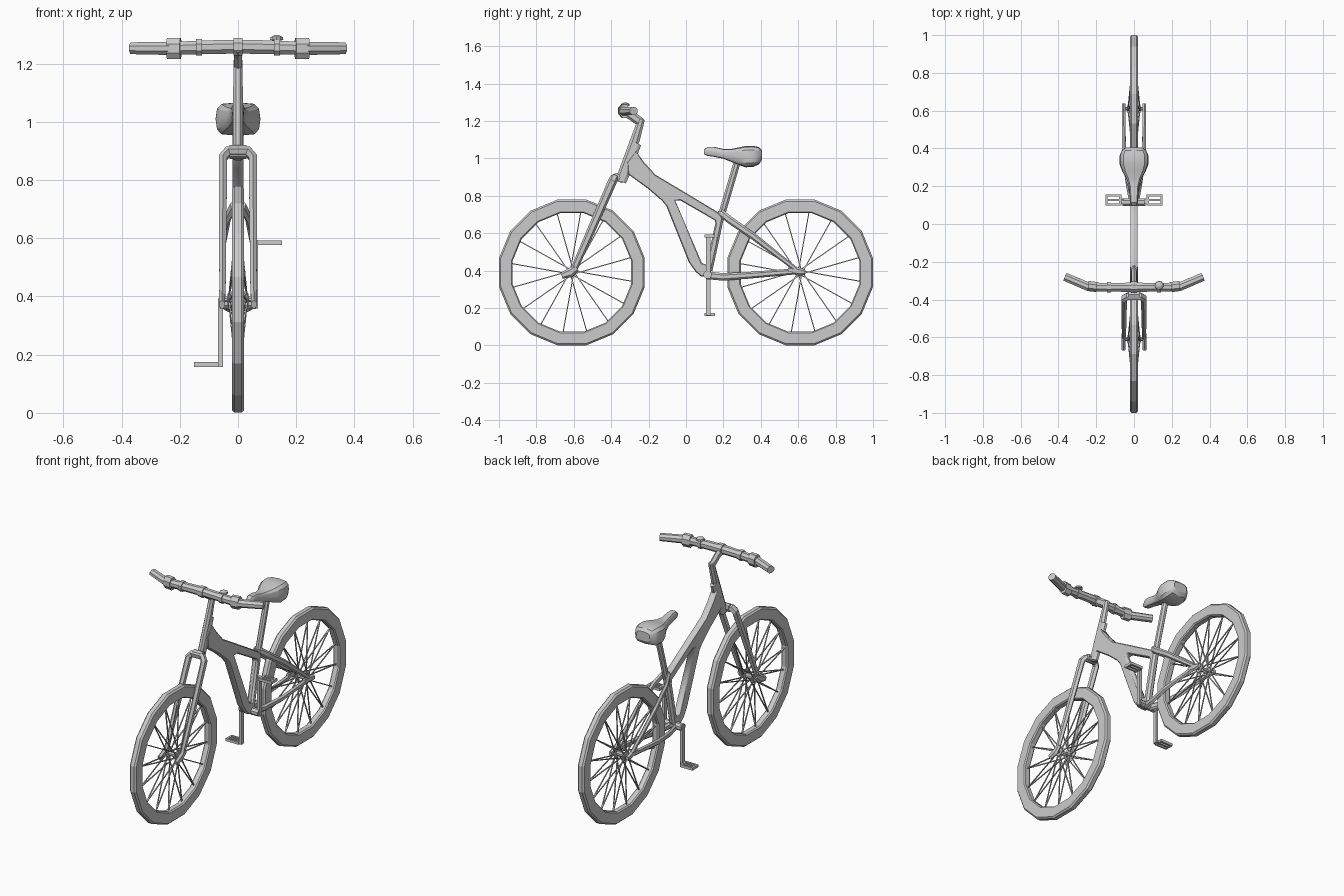
import bpy, bmesh, math
from mathutils import Vector

if "Cube" in bpy.data.objects:
    bpy.data.objects.remove(bpy.data.objects["Cube"])


def finish(name, bm, smooth=None):
    bmesh.ops.recalc_face_normals(bm, faces=bm.faces)
    me = bpy.data.meshes.new(name)
    bm.to_mesh(me)
    bm.free()
    ob = bpy.data.objects.new(name, me)
    bpy.context.collection.objects.link(ob)
    if smooth:
        bpy.context.view_layer.objects.active = ob
        bpy.ops.object.select_all(action='DESELECT')
        ob.select_set(True)
        bpy.ops.object.shade_smooth_by_angle(angle=math.radians(smooth))
    return ob


def skin(bm, rings, closed=False):
    vs = [[bm.verts.new(p) for p in r] for r in rings]
    n = len(vs[0])
    pairs = list(zip(vs, vs[1:])) + ([(vs[-1], vs[0])] if closed else [])
    for a, b in pairs:
        for i in range(n):
            j = (i + 1) % n
            bm.faces.new((a[i], a[j], b[j], b[i]))
    if not closed:
        bm.faces.new(vs[0][::-1])
        bm.faces.new(vs[-1])


def tube_into(bm, pts, r, sides=8, ref=(0, 0, 1), r2=None):
    """Sweep a polygon: r across the path, r2 along the ref direction."""
    pts = [Vector(p) for p in pts]
    rs = r if isinstance(r, (list, tuple)) else [r] * len(pts)
    r2s = r2 if isinstance(r2, (list, tuple)) else [r2] * len(pts) if r2 else rs
    rings = []
    for i, p in enumerate(pts):
        d1 = (pts[min(i + 1, len(pts) - 1)] - p).normalized()
        d0 = (p - pts[max(i - 1, 0)]).normalized()
        t = (d0 + d1).normalized()
        s = t.cross(Vector(ref)).normalized()
        u = s.cross(t)
        rings.append([p + s * rs[i] * math.cos(a) + u * r2s[i] * math.sin(a)
                      for a in [math.tau * (k + .5) / sides for k in range(sides)]])
    skin(bm, rings)


def tube(name, pts, r, sides=8, ref=(0, 0, 1), r2=None, both=False, smooth=None):
    bm = bmesh.new()
    for sx in ((1, -1) if both else (1,)):
        tube_into(bm, [(p[0] * sx, p[1], p[2]) for p in pts], r, sides, ref, r2)
    return finish(name, bm, smooth)


def box_into(bm, c, s):
    g = bmesh.ops.create_cube(bm, size=1)
    for v in g['verts']:
        v.co = Vector(v.co[i] * s[i] + c[i] for i in range(3))


def plate(name, loops, half, bevel=0.005):
    """Side-profile plate given as (y, z) loops; later loops are holes."""
    cu = bpy.data.curves.new(name, 'CURVE')
    cu.dimensions = '2D'
    cu.fill_mode = 'BOTH'
    cu.extrude = half - bevel
    cu.bevel_depth = bevel
    cu.bevel_resolution = 0
    cu.offset = -bevel
    for lp in loops:
        sp = cu.splines.new('POLY')
        sp.points.add(len(lp) - 1)
        for q, (y, z) in zip(sp.points, lp):
            q.co = (y, z, 0, 1)
        sp.use_cyclic_u = True
    ob = bpy.data.objects.new(name, cu)
    ob.rotation_euler = (math.pi / 2, 0, math.pi / 2)
    bpy.context.collection.objects.link(ob)
    bpy.ops.object.select_all(action='DESELECT')
    bpy.context.view_layer.objects.active = ob
    ob.select_set(True)
    bpy.ops.object.convert(target='MESH')


# Wheels: faceted tyre (radius, x), hub and paired spokes
TYRE = [(.323, -.014), (.329, -.021), (.388, -.021), (.397, -.012),
        (.397, .012), (.388, .021), (.329, .021), (.323, .014)]
for side, cy in (('front', -.61), ('rear', .61)):
    cz, n = .39, 16
    bm = bmesh.new()
    rings = []
    for k in range(n):
        a = math.tau * (k + .5) / n
        rings.append([(x, cy + r * math.cos(a), cz + r * math.sin(a)) for r, x in TYRE])
    skin(bm, rings, closed=True)
    finish(side + '_tyre', bm)
    bm = bmesh.new()
    for k in range(16):
        a = math.tau * (k + .5) / 16 + .05
        b = a + (.5 if k % 2 else -.5)
        for x in (-.03, .03):
            tube_into(bm, [(x, cy + .02 * math.cos(b), cz + .02 * math.sin(b)),
                           (0, cy + .322 * math.cos(a), cz + .322 * math.sin(a))],
                      .0038, 4, (1, 0, 0))
    finish(side + '_spokes', bm)
    tube(side + '_hub', [(x, cy, cz) for x in (-.055, -.036, -.035, -.026, -.025, .025,
                                               .026, .035, .036, .055)],
         [.01, .01, .024, .024, .014, .014, .024, .024, .01, .01], 8)

# Frame plate with triangular opening
plate('frame', [
    [(-.268, 1.04), (-.225, .98), (-.163, .912), (0, .815), (.19, .70), (.185, .655),
     (.135, .40), (.13, .364), (.078, .37), (.05, .395), (.015, .445), (-.105, .745),
     (-.13, .775), (-.206, .84), (-.31, .915), (-.315, .98)],
    [(-.058, .775), (-.03, .775), (.155, .668), (.158, .648), (.112, .43), (.085, .44)]], .0195)
tube('bottom_bracket', [(-.062, .115, .378), (.062, .115, .378)], .022, 8)

# Head tube and steering column
tube('head_tube', [(0, -.26, 1.08), (0, -.30, 1.0), (0, -.318, .95), (0, -.345, .875)],
     [.018, .019, .019, .018], 8, (0, 1, 0), [.024, .034, .034, .027])
tube('steering_column', [(0, -.238, 1.21), (0, -.272, 1.10), (0, -.36, .875)],
     [.016, .018, .018], 8, (0, 1, 0), [.02, .027, .022])

# Fork: one bent bar over the wheel, with dropouts
N = (0, .9, -.4)
arch = [(.053, -.60, .405), (.053, -.505, .62), (.051, -.393, .878), (.034, -.383, .898)]
tube('fork', arch + [(-x, y, z) for x, y, z in arch[::-1]],
     [.012, .015, .017, .018, .018, .017, .015, .012], 6, N,
     [.018, .022, .024, .022, .022, .024, .022, .018])
tube('crown', [(-.03, -.375, .897), (.03, -.375, .897)], .024, 8, N)
tube('fork_dropouts', [(.055, -.585, .415), (.055, -.62, .388), (.055, -.665, .372)],
     .012, 6, (0, .4, 1), [.018, .026, .016], both=True)

# Rear stays
tube('seat_stays', [(.016, .185, .71), (.036, .235, .67), (.052, .36, .583),
                    (.055, .59, .405)], .011, 6, r2=[.02, .02, .018, .012], both=True)
tube('chain_stays', [(.015, .11, .375), (.032, .2, .366), (.052, .34, .375),
                     (.055, .59, .396)], .011, 6, r2=[.021, .02, .018, .016], both=True)
tube('rear_dropouts', [(.055, .545, .405), (.055, .60, .395), (.055, .637, .39)],
     .011, 6, r2=[.014, .022, .014], both=True)

# Seat post and seat
tube('seat_tube', [(0, .122, .40), (0, .19, .715)], .021, 8, (0, 1, 0))
tube('seat_post', [(0, .185, .68), (0, .275, .985)], .017, 8, (0, 1, 0), .02)
SEAT = [(.095, .013, 1.045, 1.022), (.115, .021, 1.062, 1.013), (.15, .023, 1.062, 1.008),
        (.20, .027, 1.05, .998), (.24, .04, 1.05, .982), (.28, .063, 1.058, .965),
        (.32, .077, 1.066, .952), (.36, .077, 1.067, .955), (.39, .064, 1.06, .968),
        (.405, .044, 1.045, .99)]
bm = bmesh.new()
rings = []
for y, w, zt, zb in SEAT:
    ring = []
    for k in range(12):
        a = math.tau * k / 12
        c, s = math.cos(a), math.sin(a)
        ring.append((w * math.copysign(abs(c) ** .45, c) if abs(c) > .01 else 0, y,
                     (zt + zb) / 2 + (zt - zb) / 2 * math.copysign(abs(s) ** .7, s)))
    rings.append(ring)
skin(bm, rings)
finish('seat', bm, 30)

# Handlebar with stem, clamps, rings and bell
tube('stem', [(0, -.238, 1.19), (0, -.30, 1.235), (0, -.355, 1.258)], .016, 6,
     r2=[.024, .025, .022])
half = [(.366, -.279, 1.253), (.24, -.333, 1.252), (.12, -.335, 1.256), (.04, -.335, 1.258)]
tube('handlebar', half + [(-x, y, z) for x, y, z in half[::-1]],
     [.024, .025, .025, .026, .026, .025, .025, .024], 8,
     r2=[.022, .024, .025, .026, .026, .025, .024, .022])
tube('stem_clamp', [(-.016, -.335, 1.258), (.016, -.335, 1.258)], .032, 8)
tube('brake_clamps', [(.197, -.334, 1.252), (.243, -.328, 1.252)], .029, 8,
     r2=.039, both=True)
tube('bar_rings', [(.123, -.335, 1.256), (.144, -.335, 1.256)], .031, 8, both=True)
tube('bell', [(.133, -.33, 1.27), (.133, -.325, 1.280), (.133, -.325, 1.281),
              (.133, -.325, 1.291), (.133, -.325, 1.298)],
     [.008, .008, .024, .022, .008], 10, (0, 1, 0))

# Cranks and slotted pedals
for s, name in ((1, 'upper'), (-1, 'lower')):
    tip = .375 + s * .209
    bm = bmesh.new()
    box_into(bm, (s * .06, .118, .376 + s * .1), (.016, .024, .235))
    finish(name + '_crank', bm)
    bm = bmesh.new()
    for y in (.104, .127, .15):
        box_into(bm, (s * .109, y, tip), (.082, .01, .016))
    for x in (.073, .146):
        box_into(bm, (s * x, .127, tip), (.011, .056, .016))
    box_into(bm, (s * .064, .127, tip), (.014, .014, .012))
    finish(name + '_pedal', bm)
